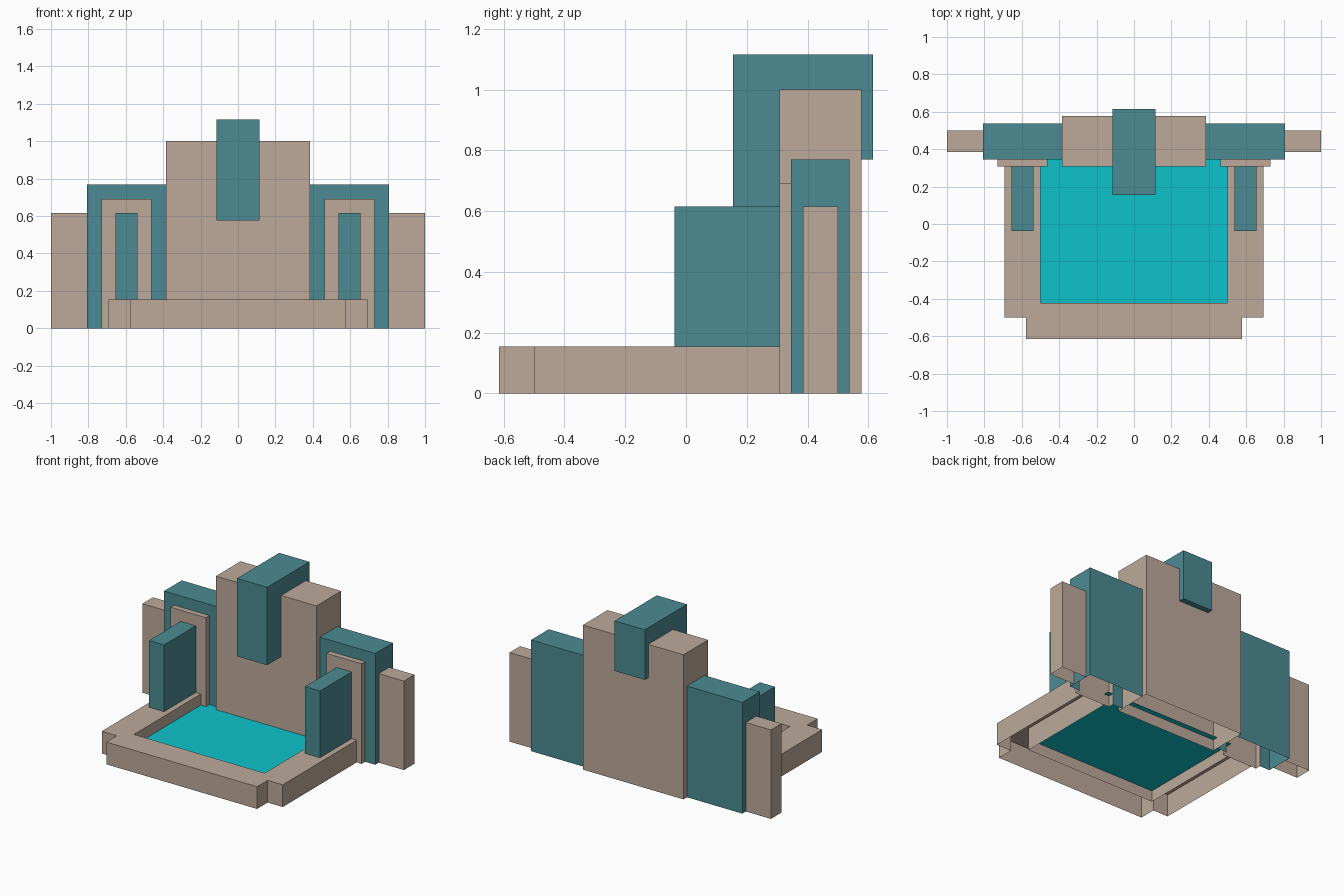
import bpy, bmesh
from mathutils import Vector

if "Cube" in bpy.data.objects:
    bpy.data.objects.remove(bpy.data.objects["Cube"])

U = 1 / 26  # building module: all parts sit on this grid


def material(name, rgb):
    m = bpy.data.materials.new(name)
    m.diffuse_color = (*rgb, 1)
    m.use_nodes = True
    m.node_tree.nodes["Principled BSDF"].inputs["Base Color"].default_value = m.diffuse_color
    return m


STONE = material("stone", (0.51, 0.40, 0.33))
TEAL = material("teal", (0.07, 0.26, 0.29))
WATER = material("water", (0.004, 0.55, 0.60))


def finish(name, bm, mat, mirror=False):
    bmesh.ops.remove_doubles(bm, verts=bm.verts, dist=1e-5)
    bmesh.ops.recalc_face_normals(bm, faces=bm.faces)
    me = bpy.data.meshes.new(name)
    bm.to_mesh(me)
    bm.free()
    me.materials.append(mat)
    ob = bpy.data.objects.new(name, me)
    bpy.context.collection.objects.link(ob)
    if mirror:
        ob.modifiers.new("Mirror", 'MIRROR').use_axis = (True, False, False)
    return ob


def prism(pts, axis, a, b, skip=(), caps=(False, True)):
    """Extrude a profile along an axis; skip lists profile edges left open."""
    def at(p, t):
        v = {'x': (t, *p), 'z': (*p, t)}[axis]
        return Vector(v) * U
    bm = bmesh.new()
    low = [bm.verts.new(at(p, a)) for p in pts]
    top = [bm.verts.new(at(p, b)) for p in pts]
    n = len(pts)
    for i in range(n):
        if i not in skip:
            j = (i + 1) % n
            bm.faces.new((low[i], low[j], top[j], top[i]))
    if caps[0]:
        bm.faces.new(low[::-1])
    if caps[1]:
        bm.faces.new(top)
    return bm


def box(x0, x1, y0, y1, z0, z1, skip=()):
    """Open-bottomed block; sides 0 front, 1 right, 2 back, 3 left."""
    return prism([(x0, y0), (x1, y0), (x1, y1), (x0, y1)], 'z', z0, z1, skip)


# Central tower slab
finish("central_slab", box(-10, 10, 8, 15, 0, 26), STONE)

# Capping block hooked over the tower
hook = [(4, 15), (4, 29), (16, 29), (16, 20), (15, 20), (15, 26), (8, 26), (8, 15)]
finish("spout_cap", prism(hook, 'x', -3, 3, skip=(4, 5, 6), caps=(True, True)), TEAL)

# Shoulder slabs with an opening behind the niche panel
bm = box(10, 21, 9, 14, 0, 20, skip=(0, 3))
frame = [(10, 0), (12, 0), (12, 18), (19, 18), (19, 0), (21, 0), (21, 20), (10, 20)]
bm.faces.new([bm.verts.new(Vector((x, 9, z)) * U) for x, z in frame])
finish("shoulder_slab", bm, TEAL, True)

# Niche panels, fins and end walls on both sides
finish("niche_panel", box(12, 19, 8, 9, 0, 18, skip=(2,)), STONE, True)
finish("front_fin", box(14, 17, -1, 8, 4, 16, skip=(2,)), TEAL, True)
finish("end_wall", box(21, 26, 10, 13, 0, 16, skip=(3,)), STONE, True)

# Stepped basin rim, hollow underneath
rim = [(13, 8), (18, 8), (18, -13), (15, -13), (15, -16), (-15, -16),
       (-15, -13), (-18, -13), (-18, 8), (-13, 8), (-13, -11), (13, -11)]
finish("basin_rim", prism(rim, 'z', 0, 4, skip=(0, 8)), STONE)

# Water surface
bm = bmesh.new()
bm.faces.new([bm.verts.new(Vector((x, y, 2)) * U)
              for x, y in ((-13, -11), (13, -11), (13, 9), (-13, 9))])
water = finish("water_surface", bm, WATER)
if water.data.polygons[0].normal.z < 0:
    water.data.flip_normals()
